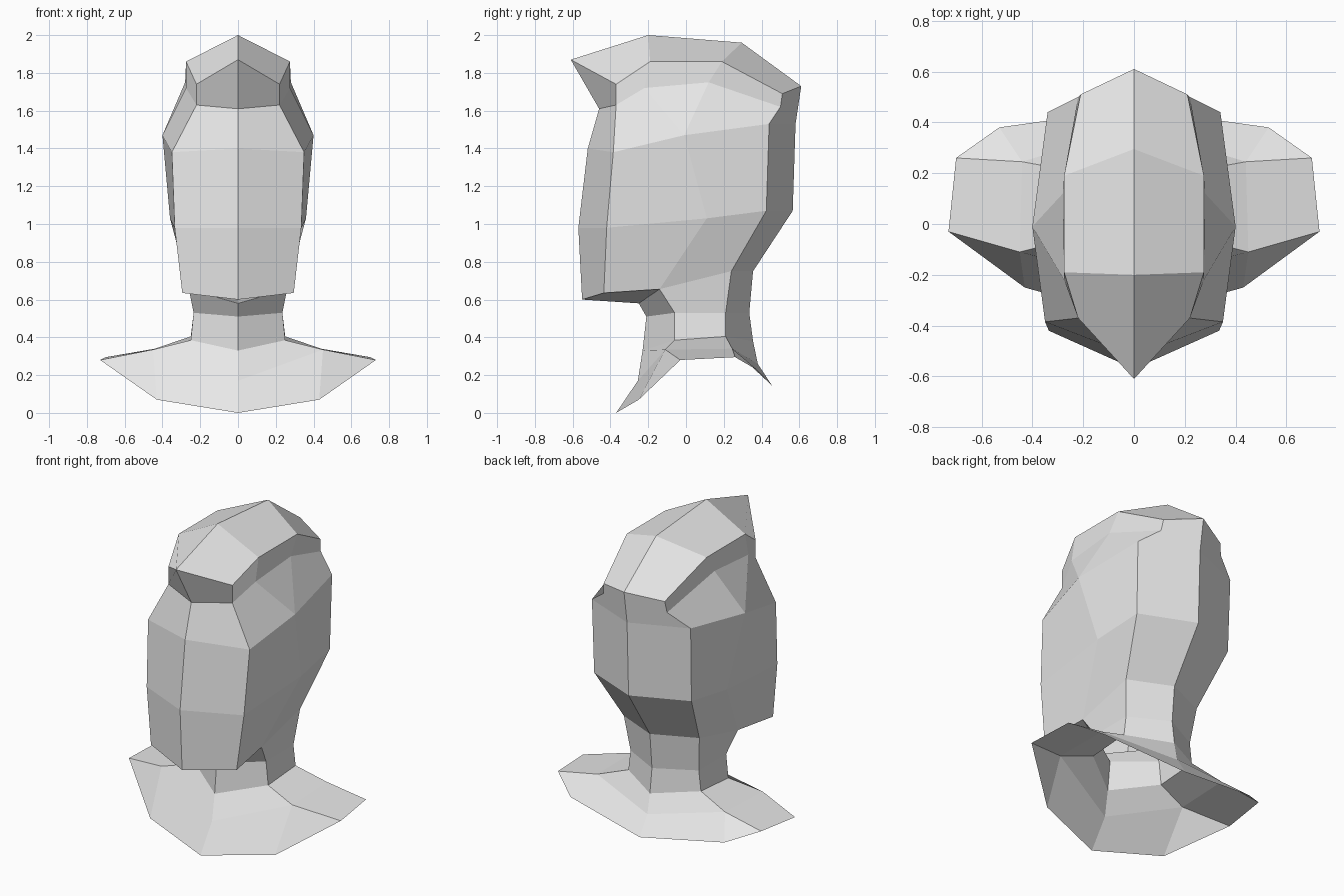
import bpy

cube = bpy.data.objects.get("Cube")
if cube:
    bpy.data.objects.remove(cube, do_unlink=True)

GREY = (0.8, 0.8, 0.8, 1.0)
grey = bpy.data.materials.new("light grey clay")
grey.use_nodes = True
grey.diffuse_color = GREY
grey.node_tree.nodes["Principled BSDF"].inputs["Base Color"].default_value = GREY


def half_part(name, verts, faces):
    """Flat-shaded half shell on +x, mirrored across x = 0."""
    mesh = bpy.data.meshes.new(name)
    mesh.from_pydata(verts, [], faces)
    mesh.materials.append(grey)
    obj = bpy.data.objects.new(name, mesh)
    bpy.context.collection.objects.link(obj)
    mirror = obj.modifiers.new("mirror", 'MIRROR')
    mirror.use_clip = True
    return obj


def loft(rows):
    """Quads between rows listed top to bottom, each running front to back."""
    n = len(rows[0])
    verts = [p for row in rows for p in row]
    faces = [(r * n + c, (r + 1) * n + c, (r + 1) * n + c + 1, r * n + c + 1)
             for r in range(len(rows) - 1) for c in range(n - 1)]
    return verts, faces


# Shared rings, from front centre round the side to back centre
skull_ring = [(0, -.52, 1.40), (.35, -.385, 1.38), (.40, -.01, 1.47),
              (.34, .44, 1.53), (0, .58, 1.53)]
cheek_ring = [(0, -.57, .98), (.335, -.42, .98), (.36, .11, 1.03),
              (.335, .425, 1.07), (0, .565, 1.07)]
jaw_ring = [(0, -.55, .60), (.295, -.435, .635), (.26, -.14, .655),
            (.26, .24, .75), (0, .355, .75)]
throat = (0, -.25, .58)
neck_base = [(0, -.23, .33), (.25, -.06, .385), (.25, .21, .405), (0, .355, .38)]
hair_edge = [(.22, -.37, 1.74), (.275, -.19, 1.86), (.275, .19, 1.86), (.21, .51, 1.69)]
temple = [(.22, -.37, 1.63), (.275, -.22, 1.72), (.28, .12, 1.75), (.22, .50, 1.62)]
brow = (0, -.46, 1.61)
peak = (0, -.61, 1.87)
crown_back = (0, .61, 1.73)

# Face and sides of the head, plus the underside of the chin
verts, faces = loft([skull_ring, cheek_ring, jaw_ring])
verts.append(throat)
faces.append((10, 15, 12, 11))
half_part("head", verts, faces)

# Forehead, temples and upper back of the head
verts = skull_ring + temple + [brow, crown_back, hair_edge[3]]
half_part("forehead_and_temples", verts, [
    (9, 0, 1, 5),             # forehead
    (5, 1, 2, 6),             # front temple
    (6, 2, 7),                # side temple
    (7, 2, 3, 8),             # rear temple
    (10, 11, 8, 3, 4),        # back of the head
])

# Hair cap: ridge down to the edge, then a short upright border
ridge = [peak, (0, -.20, 2.0), (0, .295, 1.96), crown_back]
verts, faces = loft([ridge, hair_edge, temple])
verts.append(brow)
faces.append((0, 12, 8, 4))   # underside of the pointed fringe
half_part("hair_cap", verts, faces)

# Neck
half_part("neck", *loft([
    [throat, jaw_ring[2], jaw_ring[3], jaw_ring[4]],
    [(0, -.21, .51), (.235, -.06, .53), (.235, .21, .53), (0, .335, .53)],
    neck_base,
]))

# Open shoulder collar
verts, faces = loft([
    neck_base,
    [(0, -.255, .17), (.45, -.11, .335), (.44, .245, .34), (0, .38, .26)],
])
verts += [(0, -.37, 0), (.43, -.25, .07), (.73, -.03, .28),
          (.70, .26, .295), (.53, .38, .225), (0, .455, .145)]
faces += [(4, 8, 9, 5), (5, 9, 10), (5, 10, 11, 6), (6, 11, 12), (6, 12, 13, 7)]
half_part("shoulders", verts, faces)
